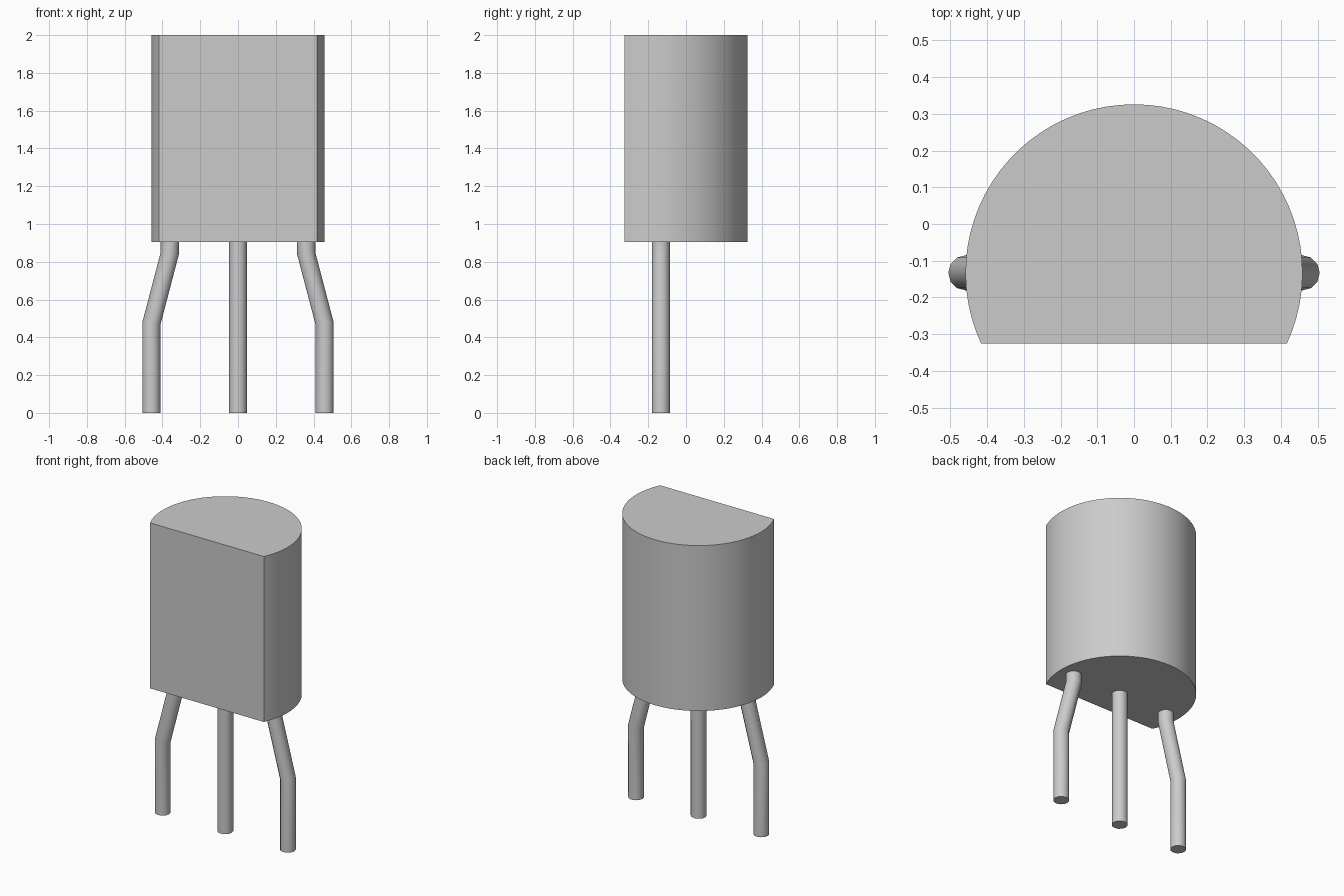
import bpy, bmesh, math

cube = bpy.data.objects.get("Cube")
if cube:
    bpy.data.objects.remove(cube, do_unlink=True)

# One plain grey for every part
GREY = (0.6, 0.6, 0.6, 1)
grey = bpy.data.materials.new("light grey")
grey.use_nodes = True
grey.diffuse_color = GREY
grey.node_tree.nodes["Principled BSDF"].inputs["Base Color"].default_value = GREY

AXIS_Y = -0.133      # shared centre line of the case arc and the legs
CASE_R, CASE_BOTTOM, FLAT_Y = 0.459, 0.905, -0.325
LEG_R, LEG_SIDES = 0.048, 12


def loft(name, rings):
    """Skin a stack of equal-length rings and cap both ends."""
    bm = bmesh.new()
    loops = [[bm.verts.new(p) for p in ring] for ring in rings]
    for low, high in zip(loops, loops[1:]):
        n = len(low)
        for i in range(n):
            j = (i + 1) % n
            bm.faces.new((low[i], low[j], high[j], high[i]))
    bm.faces.new(loops[0])
    bm.faces.new(loops[-1])
    bmesh.ops.recalc_face_normals(bm, faces=bm.faces)
    mesh = bpy.data.meshes.new(name)
    bm.to_mesh(mesh)
    bm.free()
    mesh.materials.append(grey)
    obj = bpy.data.objects.new(name, mesh)
    bpy.context.collection.objects.link(obj)
    bpy.ops.object.select_all(action='DESELECT')
    obj.select_set(True)
    bpy.context.view_layer.objects.active = obj
    bpy.ops.object.shade_smooth_by_angle(angle=math.radians(35))
    return obj


# Case: round body with a flat front
start = math.asin((FLAT_Y - AXIS_Y) / CASE_R)
sweep = math.pi - 2 * start
STEPS = 48
outline = []
for i in range(STEPS + 1):
    a = start + sweep * i / STEPS
    outline.append((CASE_R * math.cos(a), AXIS_Y + CASE_R * math.sin(a)))
loft("case", [[(x, y, z) for x, y in outline] for z in (CASE_BOTTOM, 2.0)])


def leg(name, path):
    """Round wire through (x, z, slope) stations, mitred by slope at bends."""
    rings = []
    for cx, cz, slope in path:
        ring = []
        for i in range(LEG_SIDES):
            a = math.tau * i / LEG_SIDES
            dx, dy = LEG_R * math.cos(a), LEG_R * math.sin(a)
            ring.append((cx + dx, AXIS_Y + dy, cz + dx * slope))
        rings.append(ring)
    loft(name, rings)


# Legs: straight in the middle, splayed outward at each side
leg("middle_leg", [(0, 0, 0), (0, CASE_BOTTOM, 0)])
miter = math.tan(math.atan2(0.097, 0.37) / 2)
for name, s in (("left_leg", 1), ("right_leg", -1)):
    leg(name, [(s * 0.458, 0, 0), (s * 0.458, 0.475, s * miter),
               (s * 0.361, 0.845, s * miter), (s * 0.361, CASE_BOTTOM, 0)])
